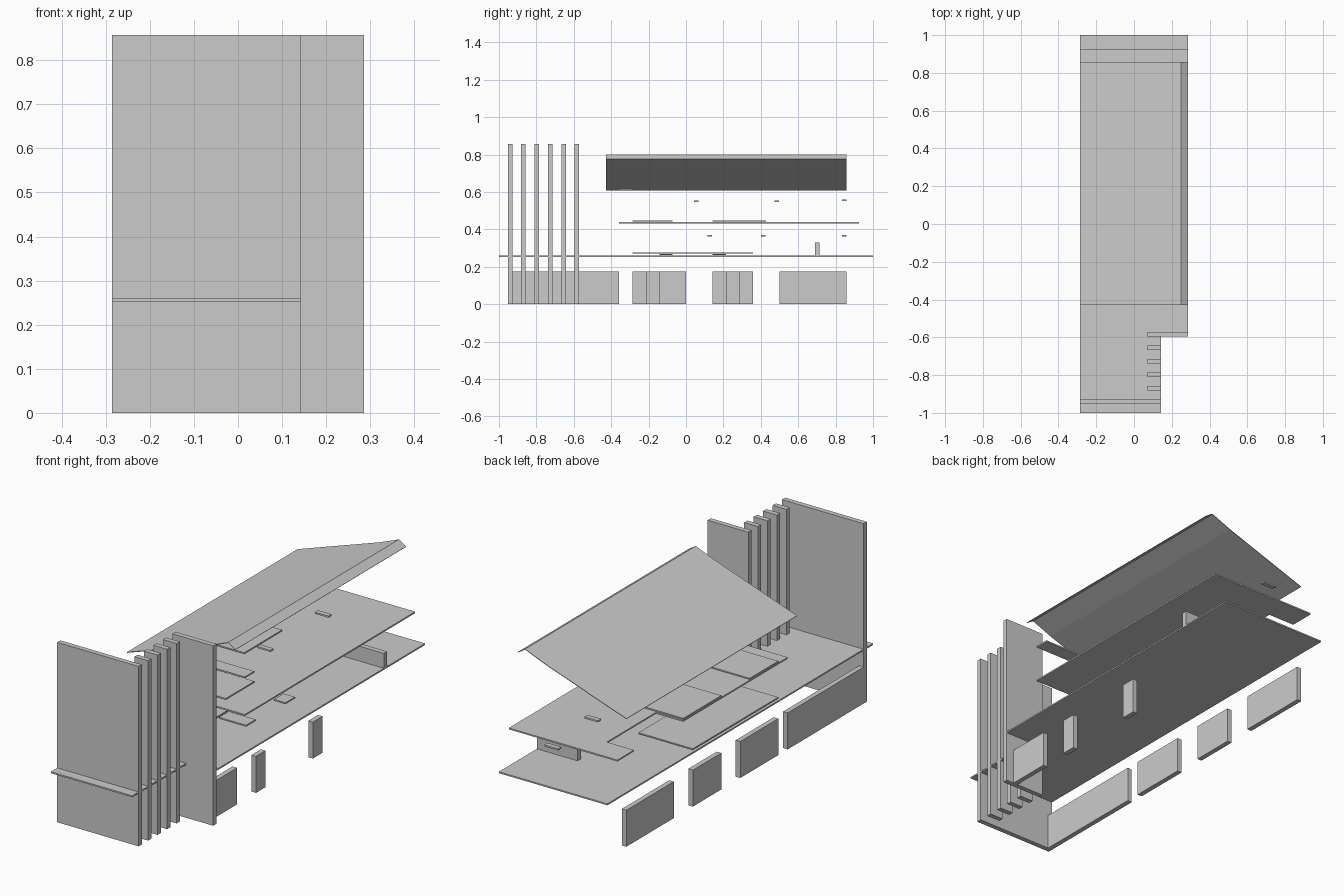
import bpy

if "Cube" in bpy.data.objects:
    bpy.data.objects.remove(bpy.data.objects["Cube"])


def prism(name, outline, z0, z1):
    """Extrude a flat xy outline from z0 to z1."""
    n = len(outline)
    verts = [(x, y, z0) for x, y in outline] + [(x, y, z1) for x, y in outline]
    faces = [tuple(reversed(range(n))), tuple(range(n, 2 * n))]
    faces += [(i, (i + 1) % n, n + (i + 1) % n, n + i) for i in range(n)]
    mesh = bpy.data.meshes.new(name)
    mesh.from_pydata(verts, [], faces)
    obj = bpy.data.objects.new(name, mesh)
    bpy.context.collection.objects.link(obj)
    return obj


def box(name, x0, x1, y0, y1, z0, z1):
    return prism(name, [(x0, y0), (x1, y0), (x1, y1), (x0, y1)], z0, z1)


X = 0.286      # half width
T = 0.024      # wall thickness
TOP = 0.857    # tall wall height
LOW = 0.174    # ground wall height

# Tall front screen: full wall, four fins and the return wall
box("front_wall", -X, 0.143, -0.952, -0.928, 0, TOP)
for i in range(4):
    y = -0.881 + i * 0.0715
    box(f"front_fin_{i + 1}", 0.071, 0.143, y, y + T, 0, TOP)
box("return_wall", 0.071, X, -0.595, -0.571, 0, TOP)

# Low ground walls on both long sides
for i, (y0, y1) in enumerate([(-0.928, -0.357), (-0.286, 0), (0.143, 0.357), (0.5, 0.857)]):
    box(f"left_ground_wall_{i + 1}", -X, -X + T, y0, y1, 0, LOW)
for i, (y0, y1) in enumerate([(-0.571, -0.357), (-0.214, -0.143), (0.214, 0.286)]):
    box(f"right_ground_wall_{i + 1}", 0.221, 0.245, y0, y1, 0, LOW)

# Lower floor with its front corner cut away
prism("lower_floor", [(-X, -1), (0.143, -1), (0.143, -0.595), (X, -0.595), (X, 1), (-X, 1)],
      0.252, 0.259)
box("lower_platform", -X, 0, -0.286, 0.357, 0.270, 0.276)
box("lower_pad_front", 0.0, 0.143, -0.143, -0.071, 0.262, 0.268)
box("lower_pad_back", 0.09, 0.15, 0.143, 0.214, 0.262, 0.268)
box("parapet", 0.071, X, 0.69, 0.714, 0.259, 0.33)

# Upper floor with a stair notch on the left
prism("upper_floor", [(-X, -0.357), (X, -0.357), (X, 0.925), (-X, 0.925), (-X, 0.8),
                      (-0.143, 0.8), (-0.143, 0.43), (-X, 0.43)], 0.432, 0.439)
box("upper_pad_front", -X, 0.136, -0.286, -0.071, 0.442, 0.448)
box("upper_pad_back", -X, -0.067, 0.143, 0.428, 0.442, 0.448)
box("canopy", 0.03, X, -0.357, -0.286, 0.611, 0.618)

# Floating lintels
for i, (x, y, z) in enumerate([(0.11, 0.127, 0.366), (0.11, 0.412, 0.366), (0.11, 0.845, 0.366),
                               (0.105, 0.055, 0.549), (0.11, 0.485, 0.549),
                               (-0.10, 0.845, 0.556)]):
    box(f"lintel_{i + 1}", x - 0.036, x + 0.036, y - 0.012, y + 0.012, z - 0.004, z + 0.004)

# Thin folded roof: long slope, ridge and short drop on the right
profile = [(-X, 0.61), (0.143, 0.757), (0.248, 0.799), (X, 0.775)]
n = len(profile)
verts = [(x, y, z) for y in (-0.428, 0.857) for x, z in profile]
mesh = bpy.data.meshes.new("roof")
mesh.from_pydata(verts, [], [(i, i + 1, n + i + 1, n + i) for i in range(n - 1)])
roof = bpy.data.objects.new("roof", mesh)
bpy.context.collection.objects.link(roof)
solid = roof.modifiers.new("thickness", 'SOLIDIFY')
solid.thickness = 0.003
solid.offset = -1
